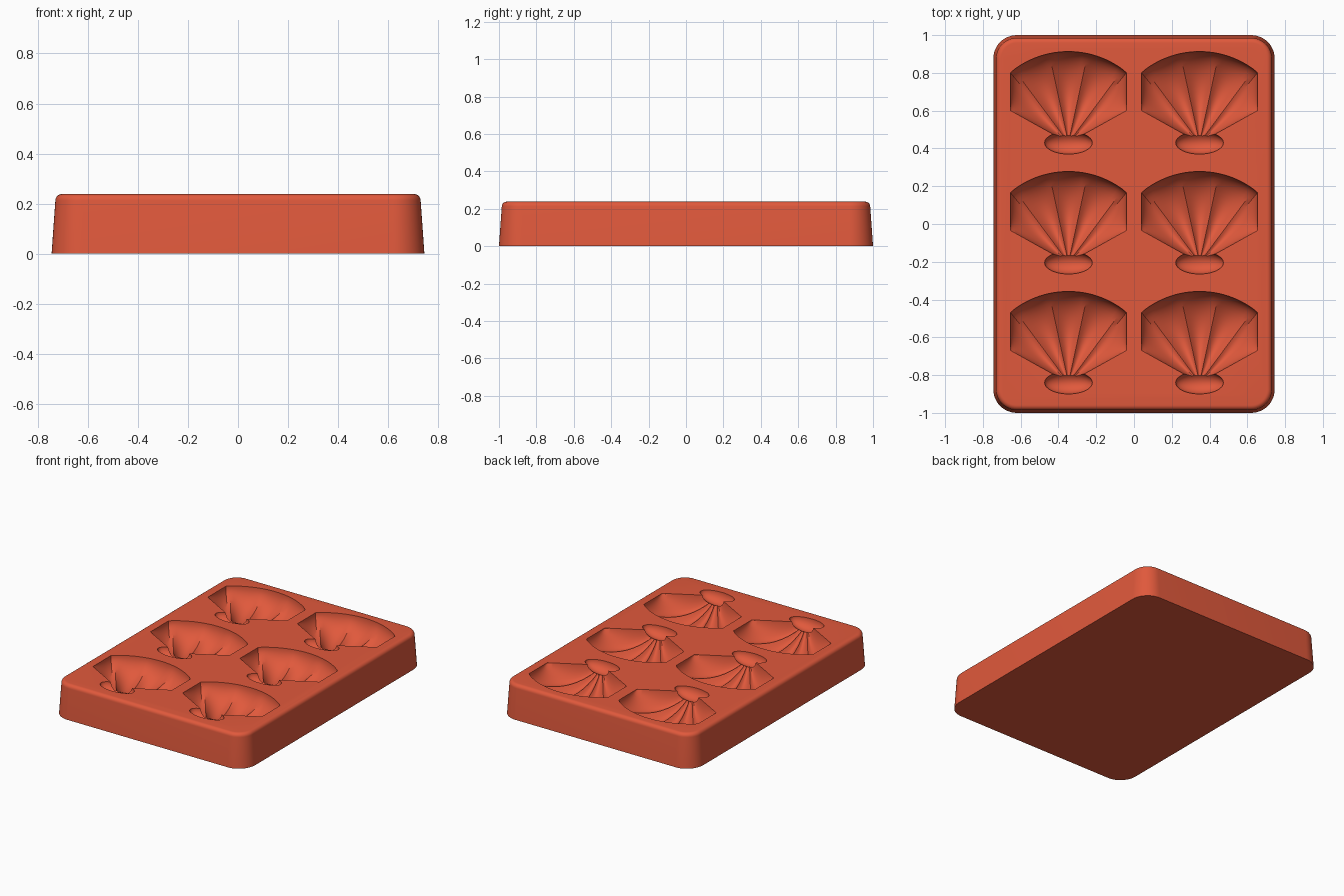
import bpy, bmesh, math

cube = bpy.data.objects.get("Cube")
if cube:
    bpy.data.objects.remove(cube, do_unlink=True)

HALF_X, HALF_Y, TOP = 0.745, 1.0, 0.238   # tray size
CORNER, FILLET = 0.125, 0.026
FAN_R, FAN_X = 0.483, 0.307               # shell radius and half width
LOBES, SPREAD = 5, math.radians(61)       # ribs and half angle of the fan
DEPTH = 0.165
HINGES = [(x, y) for x in (-0.347, 0.347) for y in (-0.84, -0.205, 0.43)]

red = bpy.data.materials.new("terracotta red")
red.use_nodes = True
red.diffuse_color = (0.75, 0.1, 0.045, 1)
red.node_tree.nodes["Principled BSDF"].inputs["Base Color"].default_value = red.diffuse_color


def make_object(name, bm):
    bmesh.ops.recalc_face_normals(bm, faces=bm.faces)
    mesh = bpy.data.meshes.new(name)
    bm.to_mesh(mesh)
    bm.free()
    mesh.materials.append(red)
    obj = bpy.data.objects.new(name, mesh)
    bpy.context.collection.objects.link(obj)
    return obj


def rounded_ring(bm, inset, z, steps=12):
    """Rounded rectangle drawn in by an inset."""
    radius = CORNER - inset
    ring = []
    for k, (sx, sy) in enumerate([(1, 1), (-1, 1), (-1, -1), (1, -1)]):
        for i in range(steps + 1):
            a = (k + i / steps) * math.pi / 2
            ring.append(bm.verts.new((sx * (HALF_X - CORNER) + radius * math.cos(a),
                                      sy * (HALF_Y - CORNER) + radius * math.sin(a), z)))
    return ring


# Tray: tapered walls and a rounded upper edge
bm = bmesh.new()
taper = 0.015
levels = [(0, 0)]
for i in range(7):
    a = i / 6 * math.pi / 2
    levels.append((taper + FILLET * (1 - math.cos(a)), TOP - FILLET + FILLET * math.sin(a)))
rings = [rounded_ring(bm, inset, z) for inset, z in levels]
for low, high in zip(rings, rings[1:]):
    for i in range(len(low)):
        j = (i + 1) % len(low)
        bm.faces.new((low[i], low[j], high[j], high[i]))
bm.faces.new(rings[0])
bm.faces.new(rings[-1])
tray = make_object("mould_tray", bm)


def shell_depth(t, angle):
    """Scalloped bowl: deepest mid-way, ridged between the lobes."""
    middle = 0.54
    if t > middle:
        along = math.sqrt(max(0, 1 - ((t - middle) / (1 - middle)) ** 2))
    else:
        along = math.sin(math.pi / 2 * t / middle) ** 0.8
    across = math.sqrt(max(0, 1 - (angle / SPREAD) ** 2))
    lobe = (angle / SPREAD + 1) / 2 * LOBES
    u = 2 * (lobe - math.floor(lobe)) - 1
    return 0.002 + DEPTH * along * across * (1 - 0.2 * u * u)


def add_shell(bm, cx, cy, rows=16, per_lobe=8):
    """Closed fan-shaped solid with the scalloped surface underneath."""
    cols = LOBES * per_lobe
    under, lid = [], []
    for i in range(cols + 1):
        angle = SPREAD * (2 * i / cols - 1)
        reach = min(FAN_R, FAN_X / max(abs(math.sin(angle)), 0.01))
        for layer in (under, lid):
            layer.append([])
        for j in range(rows + 1):
            t = 0.08 + 0.92 * math.sin(j / rows * math.pi / 2)
            x = cx + reach * t * math.sin(angle)
            y = cy + reach * t * math.cos(angle)
            under[i].append(bm.verts.new((x, y, TOP - shell_depth(t, angle))))
            lid[i].append(bm.verts.new((x, y, TOP + 0.05)))
    for layer in (under, lid):
        for i in range(cols):
            for j in range(rows):
                bm.faces.new((layer[i][j], layer[i + 1][j], layer[i + 1][j + 1], layer[i][j + 1]))
    for i in range(cols):
        for j in (0, rows):
            bm.faces.new((under[i][j], under[i + 1][j], lid[i + 1][j], lid[i][j]))
    for j in range(rows):
        for i in (0, cols):
            bm.faces.new((under[i][j], under[i][j + 1], lid[i][j + 1], lid[i][j]))


# Shell hollows
bm = bmesh.new()
for x, y in HINGES:
    add_shell(bm, x, y)
shells = make_object("shell_cutters", bm)

# Oval hinge hollows
bm = bmesh.new()
for x, y in HINGES:
    made = bmesh.ops.create_uvsphere(bm, u_segments=32, v_segments=17, radius=1)
    bmesh.ops.scale(bm, vec=(0.127, 0.06, 0.065), verts=made["verts"])
    bmesh.ops.translate(bm, vec=(x, y, TOP), verts=made["verts"])
hinges = make_object("hinge_cutters", bm)

# Cut the hollows, then remove the cutters
bpy.ops.object.select_all(action='DESELECT')
tray.select_set(True)
bpy.context.view_layer.objects.active = tray
for cutter in (shells, hinges):
    cutter.hide_render = True
    mod = tray.modifiers.new("cut", 'BOOLEAN')
    mod.operation = 'DIFFERENCE'
    mod.solver = 'EXACT'
    mod.object = cutter
    bpy.ops.object.modifier_apply(modifier=mod.name)
    bpy.data.objects.remove(cutter, do_unlink=True)

bpy.ops.object.shade_smooth_by_angle(angle=math.radians(30))
